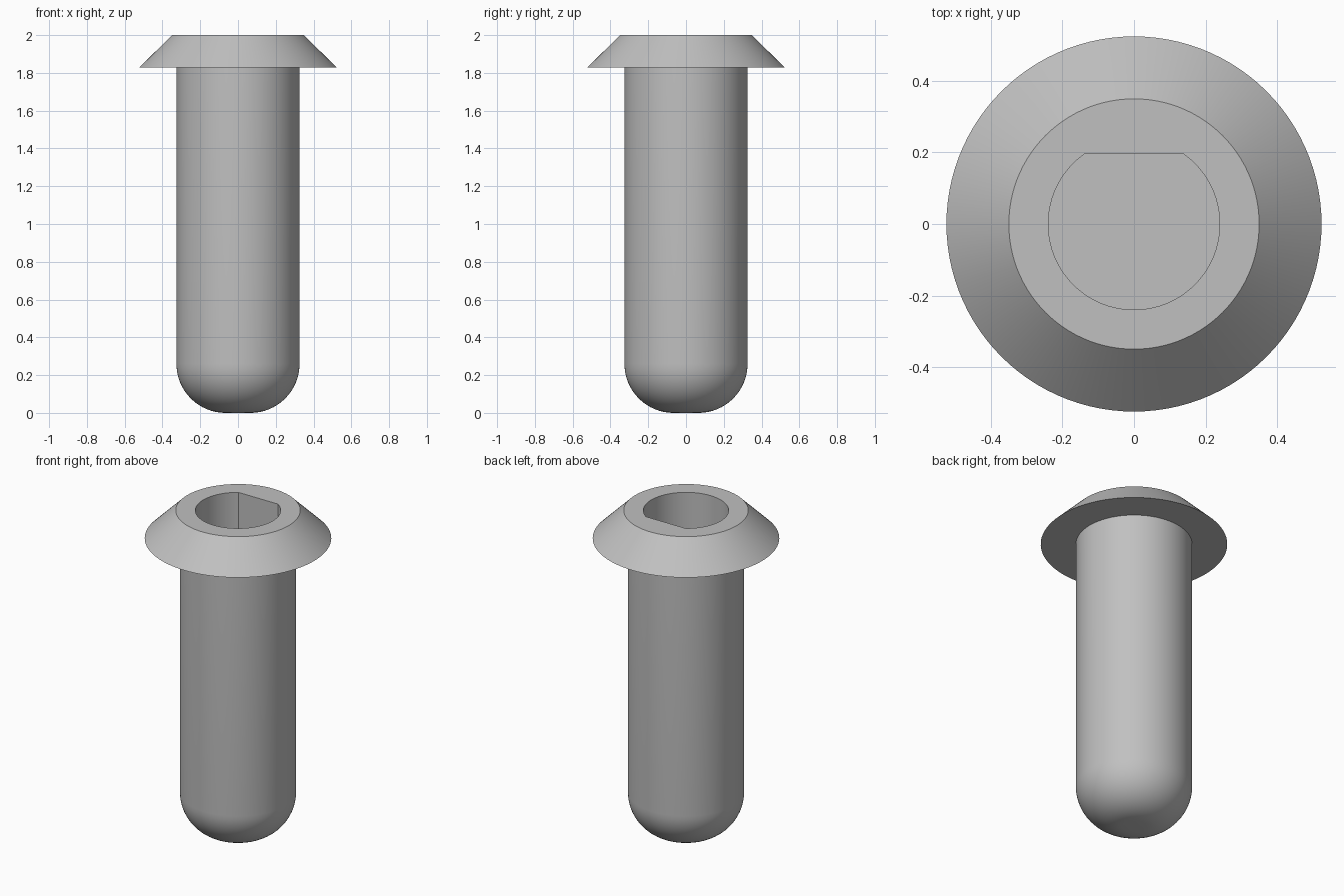
import bpy, bmesh
from math import sin, cos, pi, radians

cube = bpy.data.objects.get("Cube")
if cube:
    bpy.data.objects.remove(cube)

SEGMENTS = 104
HEAD_R, TOP_R, SHAFT_R = 0.523, 0.349, 0.326
HEAD_Z, TOP_Z = 1.828, 2.0
FILLET = 0.26
BORE_R, FLAT_STEP = 0.239, 16   # the flat starts at this segment
BORE_FLOOR = 0.8

grey = bpy.data.materials.new("plain_grey")
grey.use_nodes = True
colour = (0.53, 0.53, 0.53, 1)
grey.diffuse_color = colour
grey.node_tree.nodes["Principled BSDF"].inputs["Base Color"].default_value = colour


def round_ring(r, z):
    angles = [2 * pi * i / SEGMENTS for i in range(SEGMENTS)]
    return [(r * cos(a), r * sin(a), z) for a in angles]


def bore_ring(z):
    # Circle with its back side cut to a straight flat
    flat = BORE_R * sin(2 * pi * FLAT_STEP / SEGMENTS)
    ring = []
    for x, y, _ in round_ring(BORE_R, z):
        k = min(1, flat / y) if y > 0 else 1
        ring.append((x * k, y * k, z))
    return ring


def loft(name, rings):
    bm = bmesh.new()
    loops = [[bm.verts.new(p) for p in ring] for ring in rings]
    for low, high in zip(loops, loops[1:]):
        for i in range(SEGMENTS):
            j = (i + 1) % SEGMENTS
            bm.faces.new((low[i], low[j], high[j], high[i]))
    bm.faces.new(loops[0][::-1])
    bm.faces.new(loops[-1])
    bmesh.ops.recalc_face_normals(bm, faces=bm.faces)
    mesh = bpy.data.meshes.new(name)
    bm.to_mesh(mesh)
    bm.free()
    mesh.materials.append(grey)
    obj = bpy.data.objects.new(name, mesh)
    bpy.context.collection.objects.link(obj)
    bpy.ops.object.select_all(action="DESELECT")
    obj.select_set(True)
    bpy.context.view_layer.objects.active = obj
    bpy.ops.object.shade_smooth_by_angle(angle=radians(25))
    return obj


# Rounded tip, straight shaft, flared head, then down into the keyed bore
steps = 16
rings = []
for i in range(steps + 1):
    a = pi / 2 * i / steps
    rings.append(round_ring(SHAFT_R - FILLET + FILLET * sin(a), FILLET * (1 - cos(a))))
rings += [round_ring(SHAFT_R, HEAD_Z), round_ring(HEAD_R, HEAD_Z), round_ring(TOP_R, TOP_Z)]
rings += [bore_ring(TOP_Z), bore_ring(BORE_FLOOR)]
loft("flanged_pin", rings)
